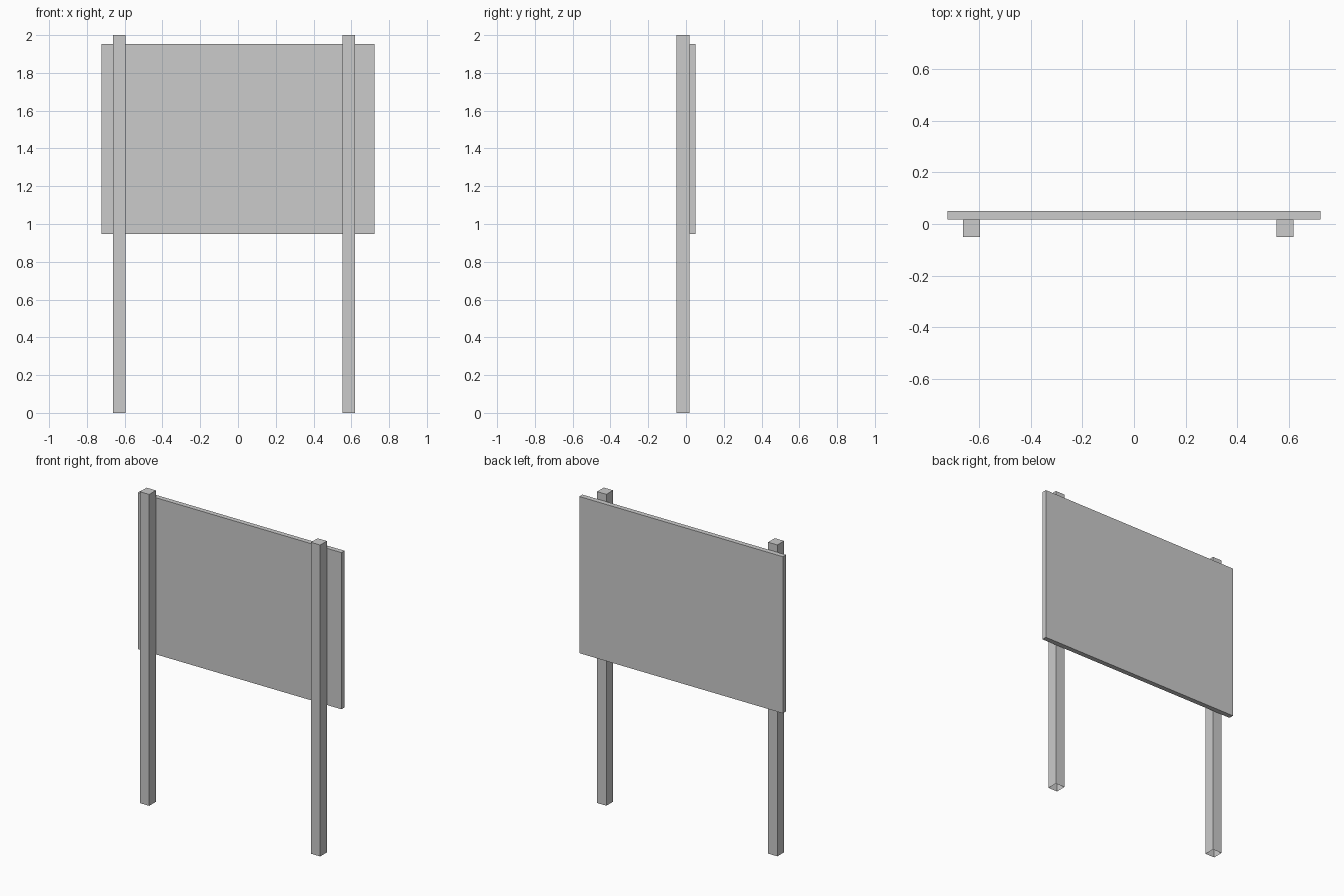
import bpy, bmesh
from mathutils import Vector

if "Cube" in bpy.data.objects:
    bpy.data.objects.remove(bpy.data.objects["Cube"])


def box(name, lo, hi, open_bottom=False):
    """Axis-aligned box between two corners, optionally without its underside."""
    lo, hi = Vector(lo), Vector(hi)
    bm = bmesh.new()
    bmesh.ops.create_cube(bm, size=1)
    for v in bm.verts:
        v.co = (lo + hi) / 2 + v.co * (hi - lo)
    if open_bottom:
        bm.normal_update()
        bottom = [f for f in bm.faces if f.normal.z < -0.5]
        bmesh.ops.delete(bm, geom=bottom, context='FACES_ONLY')
    mesh = bpy.data.meshes.new(name)
    bm.to_mesh(mesh)
    bm.free()
    obj = bpy.data.objects.new(name, mesh)
    bpy.context.collection.objects.link(obj)
    return obj


# Sign panel fixed to the back of the posts
box("sign_panel", (-0.723, 0.018, 0.947), (0.723, 0.05, 1.953))

# Two square posts, open where they meet the ground
for name, x in (("left_post", -0.629), ("right_post", 0.586)):
    box(name, (x - 0.033, -0.05, 0), (x + 0.033, 0.018, 2), open_bottom=True)
